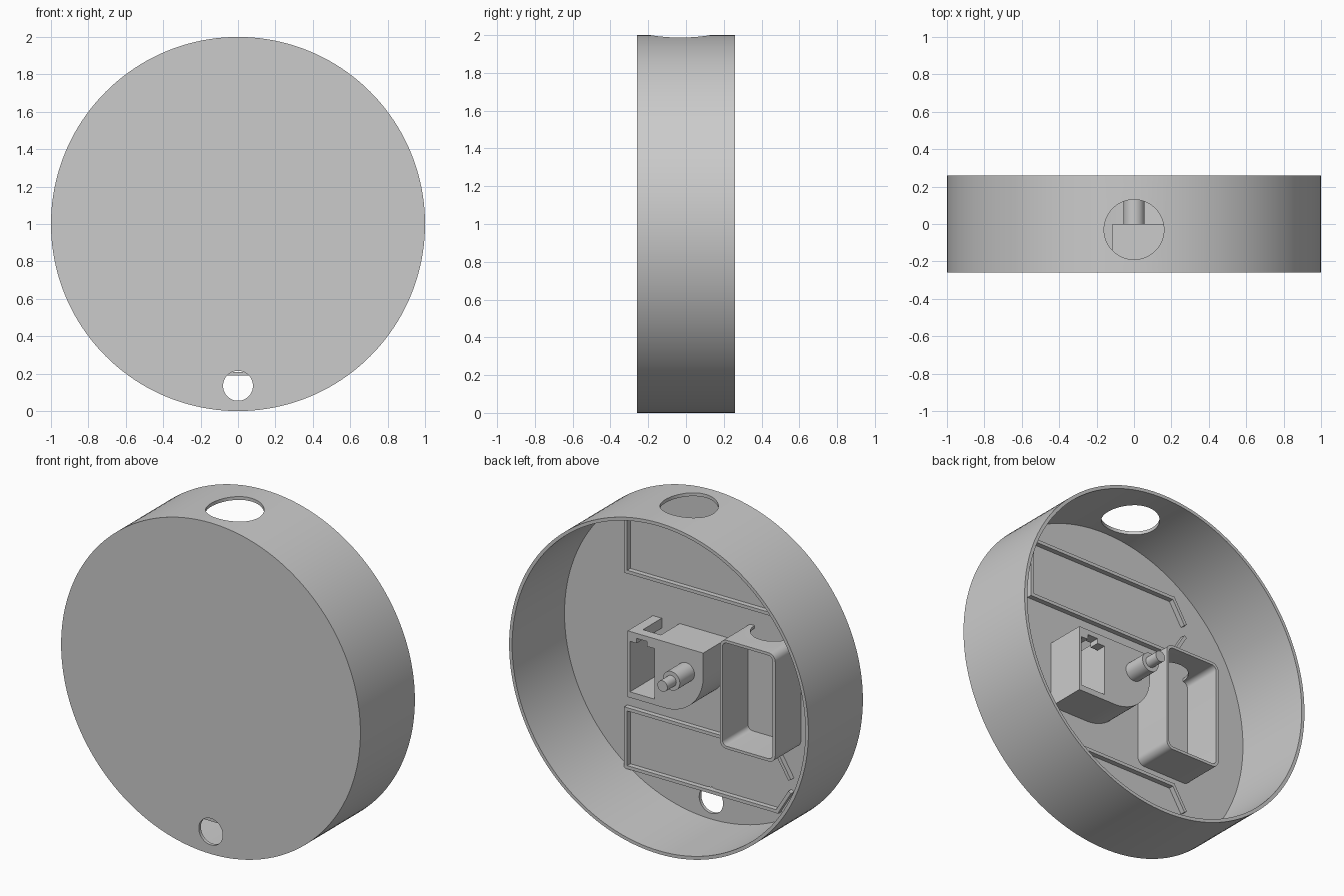
import bpy
import bmesh
from math import sin, cos, pi, radians
from mathutils import Vector

cube = bpy.data.objects.get("Cube")
if cube:
    bpy.data.objects.remove(cube, do_unlink=True)

grey = bpy.data.materials.new("light grey plastic")
grey.use_nodes = True
grey.diffuse_color = (0.6, 0.6, 0.6, 1)
grey.node_tree.nodes["Principled BSDF"].inputs["Base Color"].default_value = (0.6, 0.6, 0.6, 1)

RADIUS, WALL = 1.0, 0.02
FRONT, BACK = -0.26, 0.26
FLOOR = FRONT + WALL
SINK = FLOOR - 0.005      # parts reach slightly into the floor plate


def prism(name, outline, y0, y1):
    """Extrude an outline of (x, height above the disc centre) along y."""
    bm = bmesh.new()
    face = bm.faces.new([bm.verts.new((x, y0, z + RADIUS)) for x, z in outline])
    extruded = bmesh.ops.extrude_face_region(bm, geom=[face])["geom"]
    verts = [v for v in extruded if isinstance(v, bmesh.types.BMVert)]
    bmesh.ops.translate(bm, verts=verts, vec=(0, y1 - y0, 0))
    bmesh.ops.recalc_face_normals(bm, faces=bm.faces)
    mesh = bpy.data.meshes.new(name)
    bm.to_mesh(mesh)
    bm.free()
    mesh.materials.append(grey)
    obj = bpy.data.objects.new(name, mesh)
    bpy.context.collection.objects.link(obj)
    return obj


def arc(cx, cz, r, start, end, steps):
    angles = [radians(start + (end - start) * i / steps) for i in range(steps + 1)]
    return [(cx + r * cos(a), cz + r * sin(a)) for a in angles]


def circle(cx, cz, r, steps):
    return arc(cx, cz, r, 0, 360, steps)[:-1]


def rect(x0, x1, z0, z1):
    return [(x0, z0), (x1, z0), (x1, z1), (x0, z1)]


def rounded_rect(x0, x1, z0, z1, r):
    return (arc(x1 - r, z1 - r, r, 0, 90, 8) + arc(x0 + r, z1 - r, r, 90, 180, 8)
            + arc(x0 + r, z0 + r, r, 180, 270, 8) + arc(x1 - r, z0 + r, r, 270, 360, 8))


def upright_cutter(x, y, r, z0, z1):
    """Vertical round cutter."""
    obj = prism("round_cutter", circle(0, -RADIUS, r, 64), z0, z1)
    for v in obj.data.vertices:
        v.co = Vector((v.co.x + x, y - v.co.z, v.co.y))
    return obj


def activate(obj):
    bpy.ops.object.select_all(action='DESELECT')
    obj.select_set(True)
    bpy.context.view_layer.objects.active = obj


def cut(obj, cutter):
    cutter.hide_render = True
    mod = obj.modifiers.new("cut", 'BOOLEAN')
    mod.operation, mod.solver, mod.object = 'DIFFERENCE', 'EXACT', cutter
    activate(obj)
    bpy.ops.object.modifier_apply(modifier=mod.name)
    bpy.data.objects.remove(cutter, do_unlink=True)


def smooth(obj):
    activate(obj)
    bpy.ops.object.shade_smooth_by_angle(angle=radians(30))


# Round shell: open at the back, cable hole in the front, large hole on top
shell = prism("round_shell", circle(0, 0, RADIUS, 160), FRONT, BACK)
cut(shell, prism("hollow", circle(0, 0, RADIUS - WALL, 160), FLOOR, BACK + 0.1))
cut(shell, prism("front_hole", circle(0, -0.865, 0.08, 48), FRONT - 0.1, FLOOR + 0.05))
cut(shell, upright_cutter(0, -0.03, 0.16, 1.7, 2.2))
smooth(shell)

# Central block with one rounded lower corner, a side pocket and a top slot
block_outline = [(0.39, 0.145), (-0.115, 0.145)] + arc(0.14, 0, 0.255, 180, 270, 24) + [(0.39, -0.255)]
block = prism("centre_block", block_outline, SINK, 0)
cut(block, prism("pocket", rect(0.21, 0.375, -0.22, 0.085), FLOOR, 0.1))
cut(block, prism("pocket_notch", rect(0.26, 0.33, 0.05, 0.115), FLOOR, 0.1))
cut(block, prism("top_slot", rect(0.21, 0.33, 0.05, 0.3), FLOOR, -0.06))
smooth(block)

# Stepped shaft on the block
for name, r, y0, y1 in (("shaft_collar", 0.057, -0.01, 0.14), ("shaft_pin", 0.033, 0.13, 0.225)):
    smooth(prism(name, circle(0, 0, r, 32), y0, y1))

# Open tray with rounded corners and a round notch in its top wall
tray = prism("side_tray", rounded_rect(-0.6, -0.23, -0.39, 0.267, 0.045), SINK, 0.005)
cut(tray, prism("tray_hollow", rounded_rect(-0.583, -0.247, -0.373, 0.25, 0.03), FLOOR, 0.1))
cut(tray, upright_cutter(-0.42, FLOOR, 0.13, 1.15, 1.4))
smooth(tray)


def rib(name, a, b, width=0.02, height=0.03):
    """Thin straight rib on the floor between two points."""
    a, b = Vector(a), Vector(b)
    along = (b - a).normalized() * width / 2
    side = Vector((-along.y, along.x))
    prism(name, [a - along - side, b + along - side, b + along + side, a - along + side],
          SINK, FLOOR + height)


# Two rib frames, each with slanted, open right ends
for label, low, high in (("upper", 0.38, 0.73), ("lower", -0.80, -0.45)):
    left, right, tip, slant = 0.55, -0.46, -0.54, 0.13
    rib(label + "_left_rib", (left, low), (left, high))
    for edge, z, step in (("bottom", low, slant), ("top", high, -slant)):
        rib(f"{label}_{edge}_rib", (left, z), (right, z))
        rib(f"{label}_{edge}_slant_rib", (right, z), (tip, z + step))
